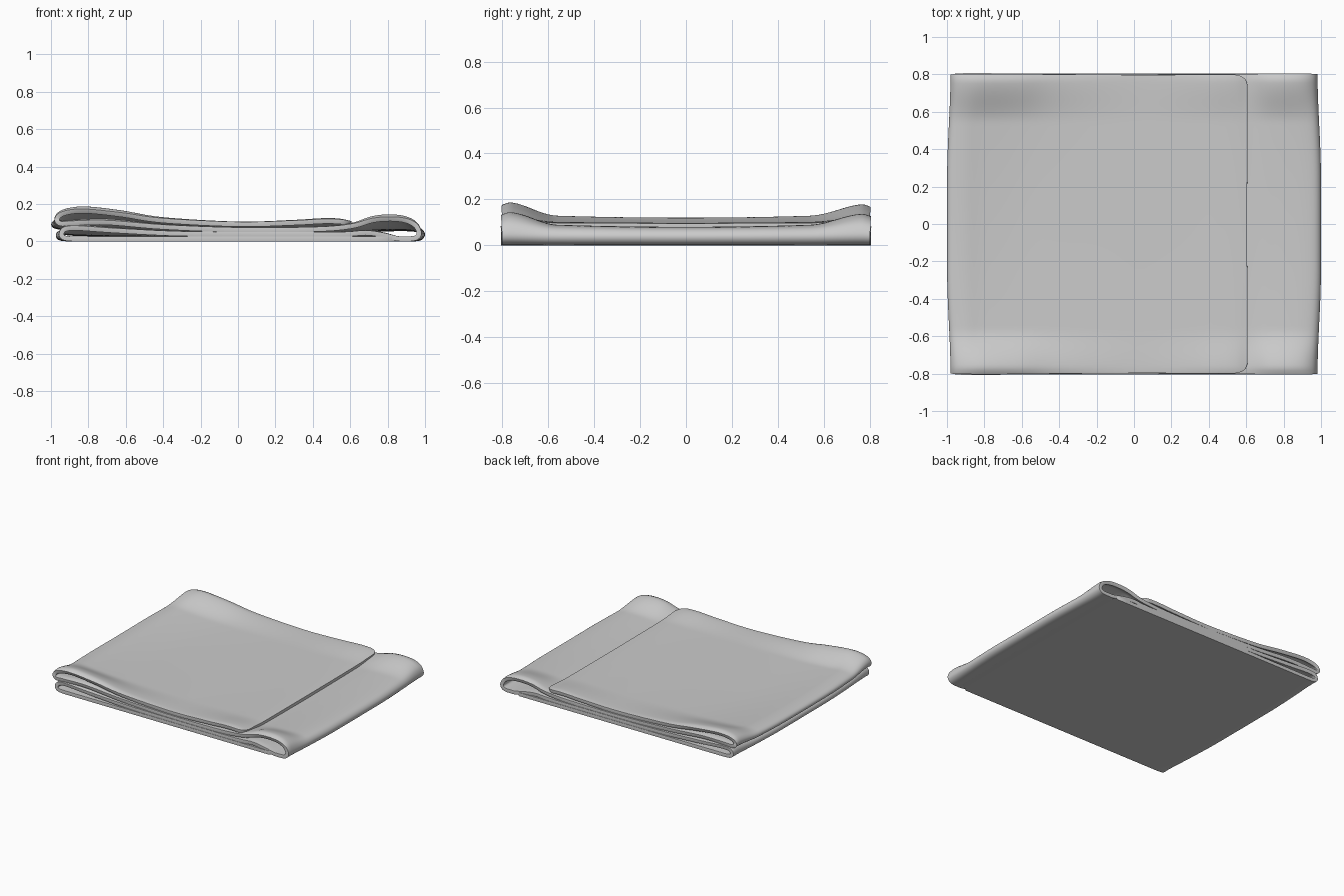
import bpy, math
from mathutils import Vector

if "Cube" in bpy.data.objects:
    bpy.data.objects.remove(bpy.data.objects["Cube"])

THICK = 0.026

# Zig-zag fold path: (x, z at mid-length, z at the raised open ends)
PATH = [
    (0.90, .013, .013), (0.40, .013, .013), (-0.30, .013, .013), (-0.75, .013, .013),
    (-0.90, .013, .014), (-0.950, .018, .022), (-0.961, .033, .044), (-0.94, .047, .070),   # lower left fold
    (-0.86, .042, .078), (-0.65, .038, .062), (-0.30, .037, .042), (0.20, .037, .037),
    (0.55, .036, .038), (0.68, .032, .049), (0.77, .024, .037), (0.86, .014, .015),
    (0.94, .013, .014), (0.976, .020, .024), (0.986, .040, .050),                            # right fold
    (0.965, .060, .092), (0.91, .067, .120), (0.82, .067, .131), (0.72, .064, .122),
    (0.60, .060, .084), (0.40, .061, .065), (0.00, .061, .062), (-0.40, .061, .080),
    (-0.70, .063, .108), (-0.90, .072, .102), (-0.965, .078, .098), (-0.986, .090, .120),    # upper left fold
    (-0.965, .103, .150), (-0.90, .107, .168), (-0.80, .096, .173), (-0.62, .086, .152),
    (-0.40, .084, .116), (0.00, .084, .093), (0.30, .084, .102), (0.45, .085, .111),
    (0.54, .085, .109), (0.605, .083, .096),
]


def spline(pts, steps=6):
    """Catmull-Rom resampling of the fold path."""
    p = [Vector(q) for q in pts]
    p = [2 * p[0] - p[1]] + p + [2 * p[-1] - p[-2]]
    out = []
    for a, b, c, d in zip(p, p[1:], p[2:], p[3:]):
        for i in range(steps):
            t = i / steps
            out.append(.5 * (2 * b + (c - a) * t + (2 * a - 5 * b + 4 * c - d) * t * t
                             + (3 * b - a - 3 * c + d) * t ** 3))
    out.append(p[-2])
    return out


def smooth(a, b, x):
    t = max(0, min(1, (x - a) / (b - a)))
    return t * t * (3 - 2 * t)


def lift(y):
    """How strongly the cloth curls up toward its open ends, with a drooping rim."""
    a = abs(y)
    if y < 0:
        w = .30 * (a / .8) ** 2 + .73 * smooth(.56, .77, a)
    else:
        w = .32 * (a / .8) ** 2 + .60 * smooth(.54, .77, a)
    return w * (1 - .25 * smooth(.765, .815, a))


# Cloth mid-surface grid
rows = spline(PATH)
NY = 80
R = 0.07
verts, faces = [], []
for i, (x, zc, ze) in enumerate(rows):
    half = .806 - .010 * i / len(rows)
    # rounded corners on the two free edges
    d = min(abs(x - rows[0].x) if i < 40 else 9, abs(x - rows[-1].x) if i > len(rows) - 40 else 9)
    if d < R:
        half -= (R - math.sqrt(R * R - (R - d) ** 2)) * .75
    for j in range(NY + 1):
        s = -1 + 2 * j / NY
        y = half * (.5 * math.sin(s * math.pi / 2) + .5 * s)
        w = lift(y)
        # folds draw in slightly toward the corners
        pull = .018 * smooth(.25, .8, abs(y)) * smooth(.8, .98, abs(x))
        z = max(THICK / 2 + .0003, zc + (ze - zc) * w)
        verts.append((x - math.copysign(pull, x), y, z))
n = NY + 1
for i in range(len(rows) - 1):
    for j in range(NY):
        a = i * n + j
        faces.append((a, a + 1, a + n + 1, a + n))

mesh = bpy.data.meshes.new("folded_cloth")
mesh.from_pydata(verts, [], faces)
cloth = bpy.data.objects.new("folded_cloth", mesh)
bpy.context.collection.objects.link(cloth)

# Cloth thickness with a softened hem
sol = cloth.modifiers.new("thickness", 'SOLIDIFY')
sol.thickness = THICK
sol.offset = 0
bev = cloth.modifiers.new("hem", 'BEVEL')
bev.width = .009
bev.segments = 3
bev.limit_method = 'ANGLE'
bev.angle_limit = math.radians(60)

bpy.context.view_layer.objects.active = cloth
cloth.select_set(True)
bpy.ops.object.shade_smooth_by_angle(angle=math.radians(60))
